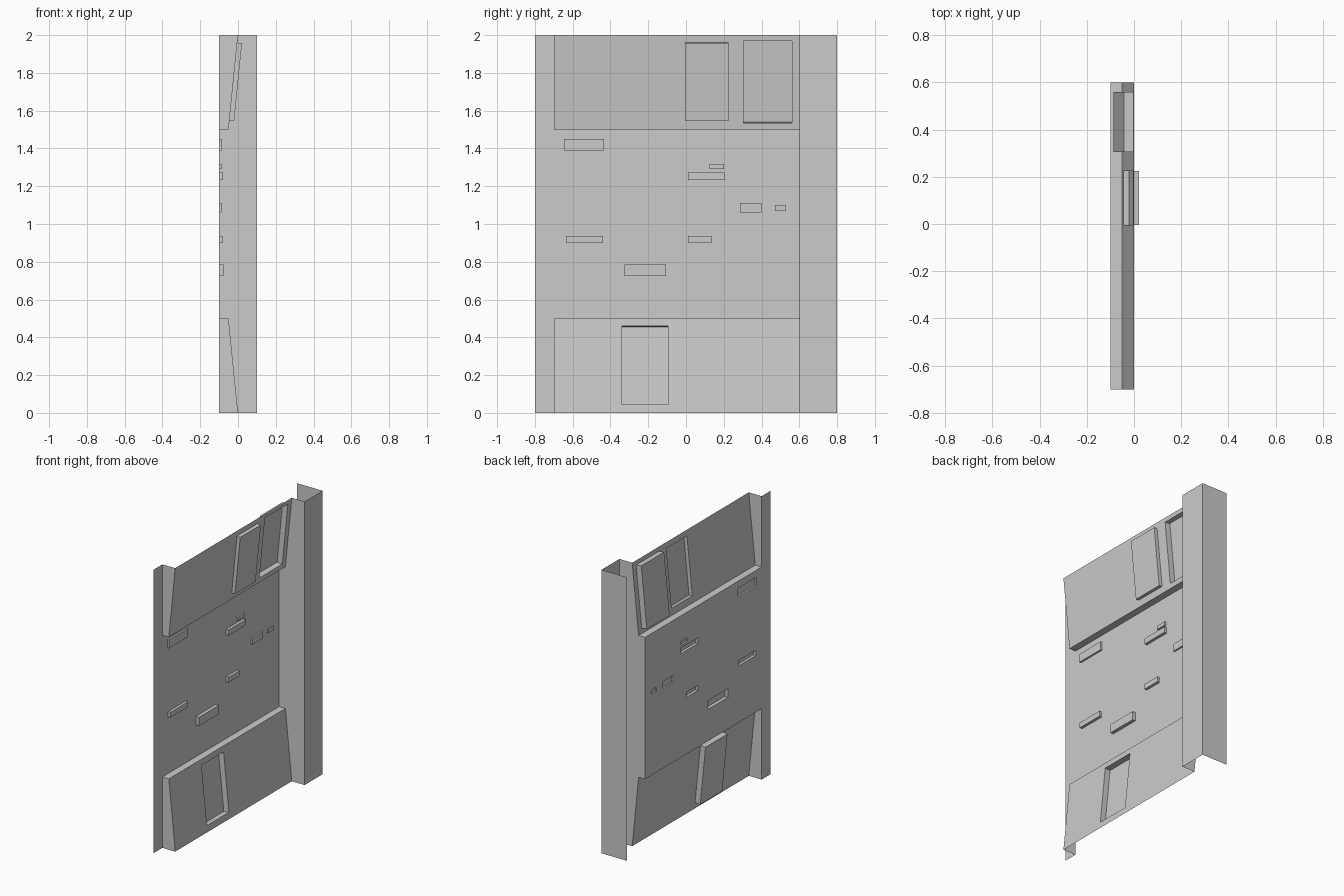
import bpy, bmesh
from mathutils import Vector

if "Cube" in bpy.data.objects:
    bpy.data.objects.remove(bpy.data.objects["Cube"])

Y0, Y1 = -0.7, 0.6
# Panel profile as (x, z), bottom to top
PROFILE = [(0, 0), (-0.05, 0.5), (-0.1, 0.5), (-0.1, 1.5), (-0.05, 1.5), (0, 2)]


def finish(name, bm):
    bmesh.ops.remove_doubles(bm, verts=bm.verts, dist=1e-5)
    me = bpy.data.meshes.new(name)
    bm.to_mesh(me)
    bm.free()
    ob = bpy.data.objects.new(name, me)
    bpy.context.collection.objects.link(ob)
    return ob


def panel(name, a, b, pads=()):
    """Sheet between profile points a and b; pads = (y0, y1, z0, z1, depth),
    positive depth raised towards +x, negative recessed."""
    bm = bmesh.new()
    n = Vector((b[1] - a[1], 0, a[0] - b[0])).normalized()

    def point(y, z):
        t = (z - a[1]) / (b[1] - a[1])
        return Vector((a[0] + (b[0] - a[0]) * t, y, z))

    def loop(y0, y1, z0, z1):
        return [bm.verts.new(point(y, z)) for y, z in
                ((y0, z0), (y1, z0), (y1, z1), (y0, z1))]

    rings = [loop(Y0, Y1, a[1], b[1])] + [loop(*p[:4]) for p in pads]
    edges = [bm.edges.new((r[i], r[(i + 1) % 4])) for r in rings for i in range(4)]
    if pads:
        bmesh.ops.triangle_fill(bm, edges=edges, use_beauty=True, normal=n)
    else:
        bm.faces.new(rings[0])
    bm.normal_update()
    for f in bm.faces:
        if f.normal.dot(n) < 0:
            f.normal_flip()
    for r, p in zip(rings[1:], pads):
        cap = [bm.verts.new(v.co + n * p[4]) for v in r]
        bm.faces.new(cap)
        for i in range(4):
            j = (i + 1) % 4
            bm.faces.new((r[i], r[j], cap[j], cap[i]))
    return finish(name, bm)


def sheet(name, polys):
    bm = bmesh.new()
    for poly in polys:
        bm.faces.new([bm.verts.new(p) for p in poly])
    return finish(name, bm)


# Sloped and recessed wall sections
panel("lower_panel", PROFILE[0], PROFILE[1], [(-0.34, -0.095, 0.045, 0.46, -0.04)])
panel("upper_panel", PROFILE[4], PROFILE[5], [
    (-0.005, 0.225, 1.548, 1.96, 0.025),
    (0.305, 0.56, 1.535, 1.97, -0.04)])
panel("middle_panel", PROFILE[2], PROFILE[3], [
    (-0.645, -0.435, 1.39, 1.45, 0.013),
    (0.125, 0.2, 1.29, 1.317, 0.012),
    (0.01, 0.205, 1.232, 1.272, 0.02),
    (0.285, 0.4, 1.06, 1.112, 0.012),
    (0.47, 0.53, 1.07, 1.1, 0.01),
    (-0.635, -0.44, 0.9, 0.937, 0.019),
    (0.01, 0.135, 0.9, 0.937, 0.019),
    (-0.325, -0.105, 0.724, 0.785, 0.024)])

# Ledges above and below the middle section
sheet("lower_ledge", [[(-0.05, Y0, 0.5), (-0.05, Y1, 0.5), (-0.1, Y1, 0.5), (-0.1, Y0, 0.5)]])
sheet("upper_ledge", [[(-0.1, Y0, 1.5), (-0.1, Y1, 1.5), (-0.05, Y1, 1.5), (-0.05, Y0, 1.5)]])

# Left flange with wedge-shaped cheeks
sheet("left_flange", [
    [(-0.1, -0.8, 0), (-0.1, Y0, 0), (-0.1, Y0, 2), (-0.1, -0.8, 2)],
    [(-0.1, Y0, 0), (0, Y0, 0), (-0.05, Y0, 0.5), (-0.1, Y0, 0.5)],
    [(-0.1, Y0, 1.5), (-0.05, Y0, 1.5), (0, Y0, 2), (-0.1, Y0, 2)]])

# Right column: inner cheek following the profile, front and outer side
sheet("right_column", [
    [(0.1, Y1, 0), (0.1, Y1, 2)] + [(x, Y1, z) for x, z in reversed(PROFILE)],
    [(0.1, Y1, 0), (0.1, 0.8, 0), (0.1, 0.8, 2), (0.1, Y1, 2)],
    [(0.1, 0.8, 0), (-0.1, 0.8, 0), (-0.1, 0.8, 2), (0.1, 0.8, 2)]])
